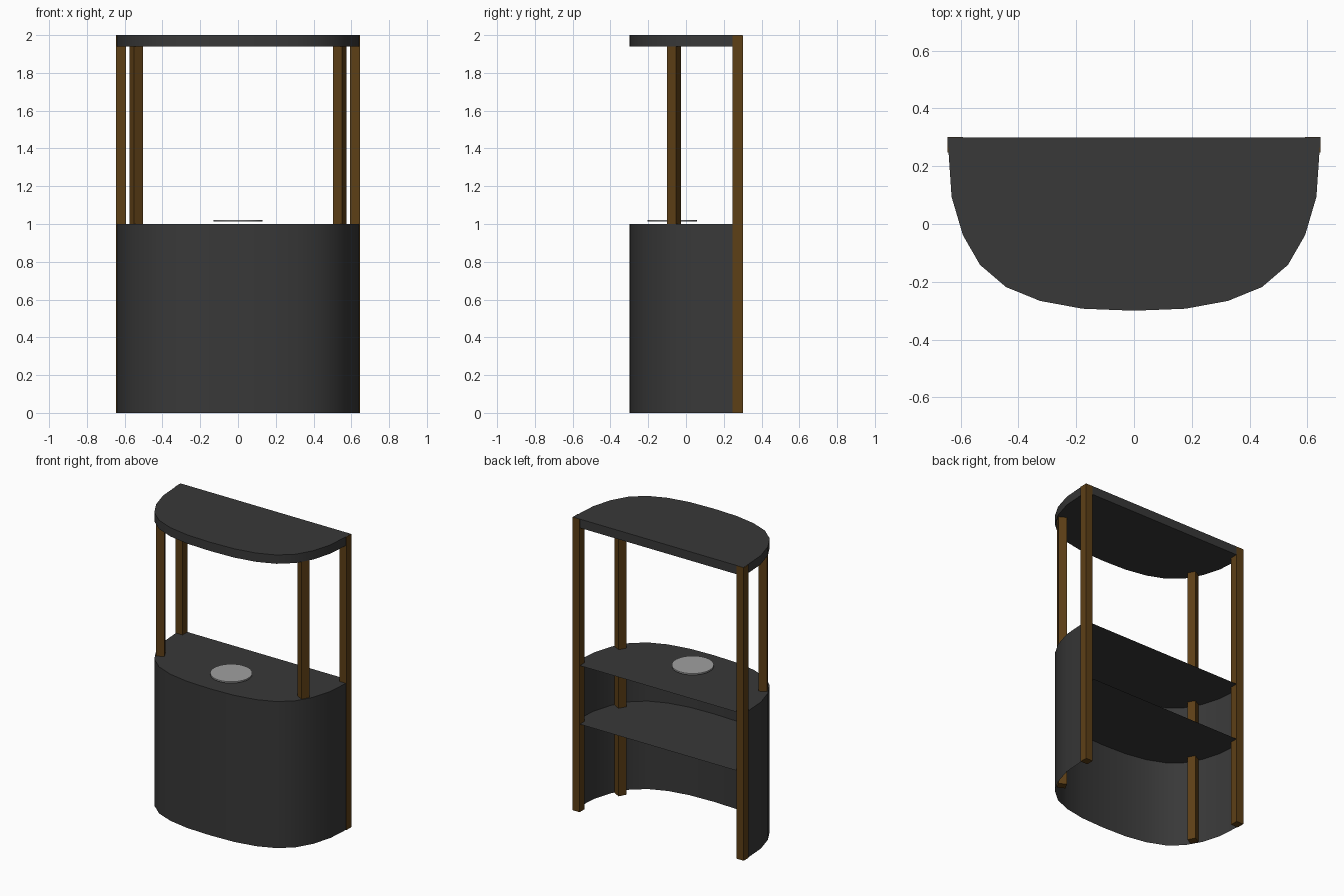
import bpy, bmesh, math
from mathutils import Matrix

if "Cube" in bpy.data.objects:
    bpy.data.objects.remove(bpy.data.objects["Cube"])


def material(name, rgb):
    m = bpy.data.materials.new(name)
    m.diffuse_color = (*rgb, 1)
    m.use_nodes = True
    m.node_tree.nodes["Principled BSDF"].inputs["Base Color"].default_value = m.diffuse_color
    return m


DARK = material("charcoal", (0.04, 0.04, 0.04))
WOOD = material("brown_wood", (0.11, 0.05, 0.008))
PALE = material("pale_grey", (0.35, 0.35, 0.35))

# Half outline of the bowed front, mirrored to the left side
HALF = [(0.645, 0.3), (0.631, 0.094), (0.592, -0.038), (0.533, -0.141),
        (0.443, -0.218), (0.325, -0.266), (0.178, -0.293)]
OUTLINE = [(-x, y) for x, y in HALF] + [(0, -0.3)] + HALF[::-1]


def finish(name, bm, mat, smooth=False):
    mesh = bpy.data.meshes.new(name)
    bm.to_mesh(mesh)
    bm.free()
    mesh.materials.append(mat)
    ob = bpy.data.objects.new(name, mesh)
    bpy.context.collection.objects.link(ob)
    if smooth:
        bpy.ops.object.select_all(action='DESELECT')
        ob.select_set(True)
        bpy.context.view_layer.objects.active = ob
        bpy.ops.object.shade_smooth_by_angle(angle=math.radians(40))
    return ob


def slab(name, z, thickness=0):
    bm = bmesh.new()
    face = bm.faces.new([bm.verts.new((x, y, z)) for x, y in OUTLINE])
    if thickness:
        top = bmesh.ops.extrude_face_region(bm, geom=[face], use_keep_orig=True)
        verts = [g for g in top["geom"] if isinstance(g, bmesh.types.BMVert)]
        bmesh.ops.translate(bm, verts=verts, vec=(0, 0, thickness))
        bmesh.ops.recalc_face_normals(bm, faces=bm.faces)
    return finish(name, bm, DARK, smooth=bool(thickness))


def post(name, x, y, top, angle=0):
    bm = bmesh.new()
    bmesh.ops.create_cube(bm, size=1, matrix=Matrix.Translation((x, y, top / 2))
                          @ Matrix.Rotation(angle, 4, 'Z')
                          @ Matrix.Diagonal((0.054, 0.054, top, 1)))
    finish(name, bm, WOOD)


# Roof, counter and inner shelf
slab("roof", 1.94, 0.06)
slab("counter_top", 1.0)
slab("inner_shelf", 0.6)

# Curved front panel, open at the back and bottom
bm = bmesh.new()
low = [bm.verts.new((x, y, 0)) for x, y in OUTLINE]
high = [bm.verts.new((x, y, 1)) for x, y in OUTLINE]
for i in range(len(OUTLINE) - 1):
    bm.faces.new((low[i], low[i + 1], high[i + 1], high[i]))
finish("front_panel", bm, DARK, smooth=True)

# Posts: square to the back, turned to follow the curve in front
for side, s in (("left", -1), ("right", 1)):
    post("back_post_" + side, s * 0.619, 0.274, 1.999)
    post("front_post_" + side, s * 0.539, -0.064, 1.95, -s * math.radians(29))

# Round plate just above the counter
bm = bmesh.new()
bmesh.ops.create_cone(bm, cap_ends=True, segments=32, radius1=0.13, radius2=0.13,
                      depth=0.01, matrix=Matrix.Translation((0, -0.073, 1.017)))
finish("round_plate", bm, PALE, smooth=True)
